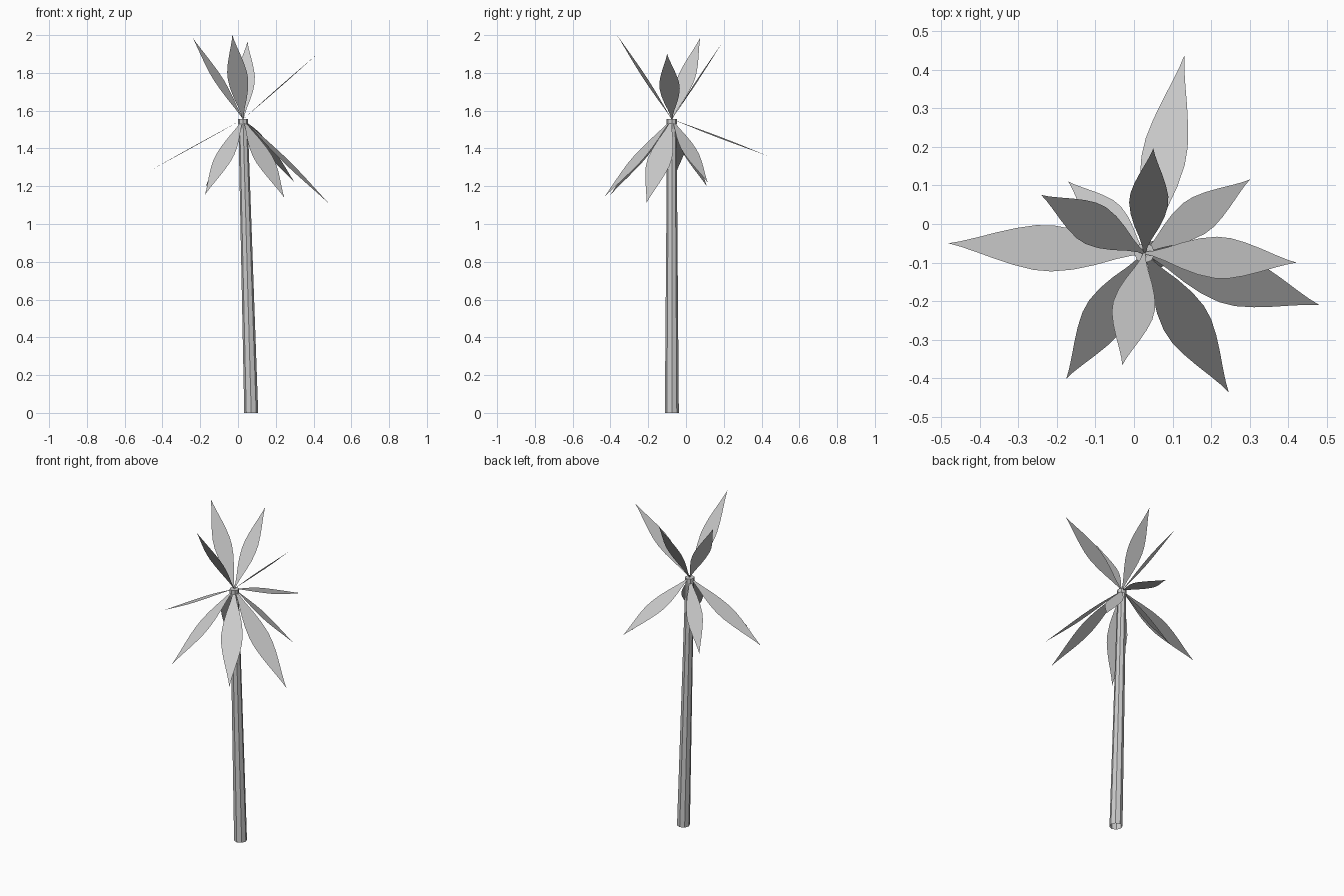
import bpy, bmesh
from mathutils import Vector

cube = bpy.data.objects.get("Cube")
if cube:
    bpy.data.objects.remove(cube, do_unlink=True)

grey = bpy.data.materials.new("plain_grey")
grey.use_nodes = True
grey.diffuse_color = (0.6, 0.6, 0.6, 1)
grey.node_tree.nodes["Principled BSDF"].inputs["Base Color"].default_value = (0.6, 0.6, 0.6, 1)

CROWN = Vector((0.027, -0.075, 1.555))
UP = Vector((0, 0, 1))


def finish(name, bm):
    mesh = bpy.data.meshes.new(name)
    bm.to_mesh(mesh)
    bm.free()
    mesh.materials.append(grey)
    obj = bpy.data.objects.new(name, mesh)
    bpy.context.collection.objects.link(obj)
    return obj


def column(name, low, high, r_low, r_high, capped=False):
    """Eight-sided tapering tube that may lean."""
    bm = bmesh.new()
    bmesh.ops.create_cone(bm, cap_ends=capped, segments=8,
                          radius1=r_low, radius2=r_high, depth=1)
    low, high = Vector(low), Vector(high)
    for v in bm.verts:
        v.co = Vector((v.co.x, v.co.y, 0)) + (high if v.co.z > 0 else low)
    return finish(name, bm)


# Half width along the leaf, as a share of its length
LEAF = [(0, 0.006), (0.06, 0.014), (0.14, 0.033), (0.25, 0.065), (0.36, 0.09),
        (0.47, 0.103), (0.56, 0.1), (0.66, 0.083), (0.76, 0.059),
        (0.86, 0.032), (0.94, 0.012), (1, 0.0005)]


def leaf(name, tip):
    """Flat pointed blade whose width lies level."""
    axis = Vector(tip) - CROWN
    side = UP.cross(axis).normalized() * axis.length
    bm = bmesh.new()
    rows = [[bm.verts.new(CROWN + axis * t + side * w * s) for s in (-1, 1)]
            for t, w in LEAF]
    for (a, b), (c, d) in zip(rows, rows[1:]):
        bm.faces.new((a, c, d, b))
    return finish(name, bm)


# Leaning trunk with a small collar on top
column("trunk", (0.07, -0.075, 0), (0.027, -0.075, 1.535), 0.037, 0.025)
column("trunk_collar", (0.027, -0.075, 1.53), (0.027, -0.075, 1.555), 0.027, 0.027, True)

# Raised leaves
raised = [(0.05, 0.195, 1.965), (0.42, -0.10, 1.9),
          (-0.03, -0.365, 2.0), (-0.24, 0.075, 1.985)]
for i, tip in enumerate(raised):
    leaf(f"raised_leaf_{i + 1}", tip)

# Drooping leaves
drooping = [(0.13, 0.435, 1.36), (0.30, 0.115, 1.22), (0.48, -0.21, 1.11),
            (0.245, -0.435, 1.14), (-0.175, -0.40, 1.155),
            (-0.48, -0.05, 1.275), (-0.17, 0.11, 1.2)]
for i, tip in enumerate(drooping):
    leaf(f"drooping_leaf_{i + 1}", tip)
